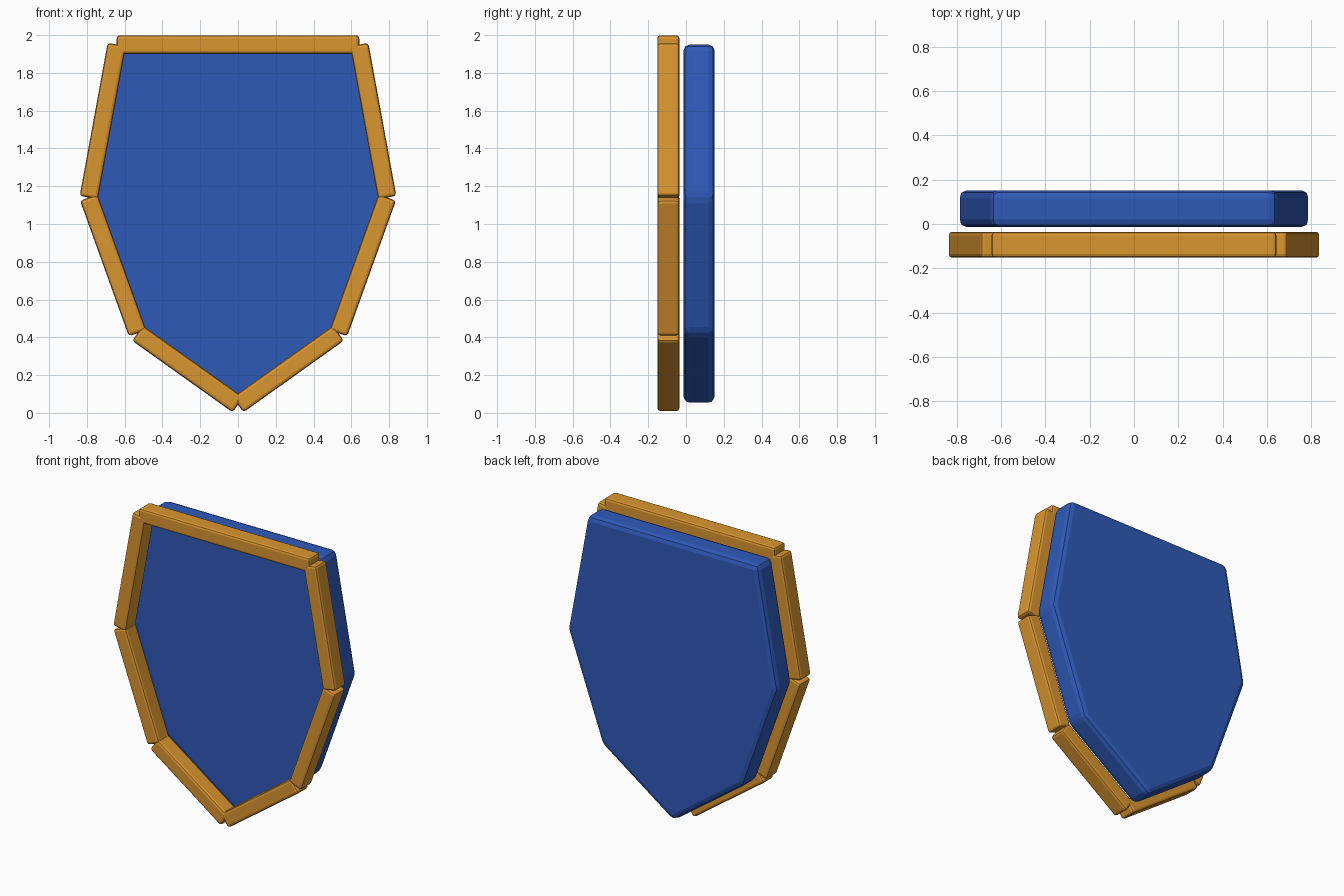
import bpy, bmesh, math
from mathutils import Matrix, Vector

if "Cube" in bpy.data.objects:
    bpy.data.objects.remove(bpy.data.objects["Cube"])


def material(name, rgb):
    m = bpy.data.materials.new(name)
    m.diffuse_color = (*rgb, 1)
    m.use_nodes = True
    m.node_tree.nodes["Principled BSDF"].inputs["Base Color"].default_value = m.diffuse_color
    return m


GOLD = material("golden_orange", (0.70, 0.305, 0.03))
BLUE = material("royal_blue", (0.028, 0.102, 0.485))


def finish(name, bm, mat, bevel):
    bmesh.ops.recalc_face_normals(bm, faces=bm.faces)
    # two-step rounded edges, kept faceted
    bmesh.ops.bevel(bm, geom=bm.edges[:], offset=bevel, segments=2,
                    profile=0.5, affect='EDGES', clamp_overlap=True)
    me = bpy.data.meshes.new(name)
    bm.to_mesh(me)
    bm.free()
    me.materials.append(mat)
    ob = bpy.data.objects.new(name, me)
    bpy.context.collection.objects.link(ob)
    return ob


# Shield outline (x, z): right half from top to tip, then mirrored
half = [(0.642, 1.95), (0.79, 1.14), (0.532, 0.422), (0.0, 0.043)]
outline = half + [(-x, z) for x, z in reversed(half[:-1])]

# Shield body: thick extruded plate
bm = bmesh.new()
face = bm.faces.new([bm.verts.new((x, -0.014, z)) for x, z in outline])
ext = bmesh.ops.extrude_face_region(bm, geom=[face])
bmesh.ops.translate(bm, vec=(0, 0.166, 0),
                    verts=[v for v in ext["geom"] if isinstance(v, bmesh.types.BMVert)])
finish("shield_body", bm, BLUE, 0.034)

# Rim bars: one box centred on each edge of the outline, in front of the body
names = ["right_upper", "right_lower", "right_bottom",
         "left_bottom", "left_lower", "left_upper", "top"]
for i, name in enumerate(names):
    a, b = (Vector((p[0], 0, p[1])) for p in (outline[i], outline[(i + 1) % 7]))
    d = b - a
    mid = (a + b) / 2
    bm = bmesh.new()
    bmesh.ops.create_cube(bm, size=1, matrix=(
        Matrix.Translation((mid.x, -0.0935, mid.z))
        @ Matrix.Rotation(-math.atan2(d.z, d.x), 4, 'Y')
        @ Matrix.Diagonal((d.length, 0.117, 0.098, 1))))
    finish("rim_bar_" + name, bm, GOLD, 0.016)
